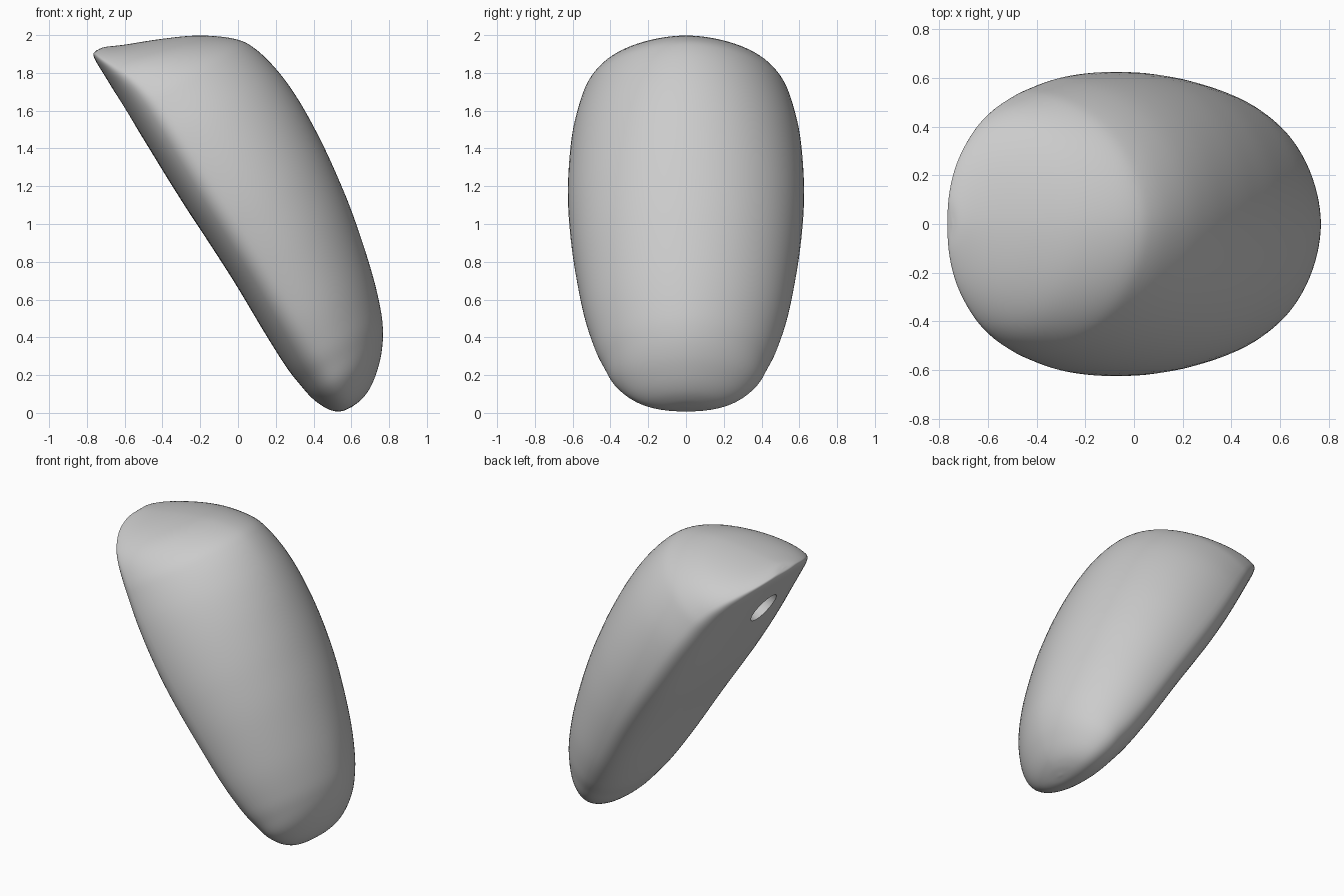
import bpy, bmesh, math
from mathutils import Vector

cube = bpy.data.objects.get("Cube")
if cube:
    bpy.data.objects.remove(cube, do_unlink=True)

# Local frame of the leaning body: along the flat face, and out of it
TIP = Vector((-0.77, 0, 1.89))
ALONG = Vector((0.522, 0, -0.853)).normalized()
OUT = Vector((-ALONG.z, 0, ALONG.x))
SIDE = Vector((0, 1, 0))
LENGTH = 2.3
AROUND = 80
STEPS = 6

# Cross-sections from tip to foot: distance along, base, crown, half width
SECTIONS = [
    (-.014, .035, .035, 0), (-.006, .008, .08, .12), (.038, 0, .176, .26),
    (.116, 0, .363, .39), (.204, 0, .54, .472), (.317, 0, .69, .53),
    (.42, 0, .755, .562), (.583, 0, .795, .597), (.763, 0, .808, .617),
    (.97, .003, .8, .625), (1.18, .01, .778, .618), (1.43, .015, .738, .592),
    (1.73, .012, .668, .542), (1.936, .015, .602, .485), (2.055, .028, .545, .435),
    (2.15, .045, .475, .385), (2.225, .075, .395, .31), (2.272, .11, .325, .225),
    (2.295, .15, .262, .125), (2.302, .2, .2, 0),
]


def grey_material():
    mat = bpy.data.materials.new("plain_grey")
    mat.use_nodes = True
    colour = (0.6, 0.6, 0.6, 1)
    mat.diffuse_color = colour
    mat.node_tree.nodes["Principled BSDF"].inputs["Base Color"].default_value = colour
    return mat


def smooth_sections(keys):
    """Catmull-Rom spline through the section keys."""
    rows = [Vector(k) for k in keys]
    ext = [rows[0] * 2 - rows[1]] + rows + [rows[-1] * 2 - rows[-2]]
    for i in range(len(rows) - 1):
        a, b, c, d = ext[i:i + 4]
        for s in range(STEPS):
            t = s / STEPS
            yield (b * 2 + (c - a) * t + (a * 2 - b * 5 + c * 4 - d) * t * t
                   + (b * 3 - a - c * 3 + d) * t ** 3) / 2
    yield rows[-1]


def power(value, exponent):
    return math.copysign(abs(value) ** (2 / exponent), value)


def ring_points(section):
    """Domed crown above, flatter base with rounded corners below."""
    u, low, high, width = section
    f = min(max(u / LENGTH, 0), 1)
    belly = math.sin(math.pi * f)
    middle = low + (high - low) * (0.22 + 0.1 * f + 0.1 * f ** 4)
    for k in range(AROUND):
        a = math.tau * k / AROUND
        rise = math.sin(a)
        if rise >= 0:
            n, reach = 1.75 + 0.25 * belly, high - middle
        else:
            n, reach = 2.1 + 0.5 * belly, middle - low
        v = middle + power(rise, n) * reach
        yield TIP + ALONG * u + OUT * v + SIDE * power(math.cos(a), n) * width


# Body
bm = bmesh.new()
rings = [[bm.verts.new(p) for p in ring_points(s)] for s in smooth_sections(SECTIONS)]
for r0, r1 in zip(rings, rings[1:]):
    for k in range(AROUND):
        j = (k + 1) % AROUND
        bm.faces.new((r0[k], r0[j], r1[j], r1[k]))
bmesh.ops.remove_doubles(bm, verts=bm.verts, dist=0.0005)
bmesh.ops.recalc_face_normals(bm, faces=bm.faces)
mesh = bpy.data.meshes.new("body")
bm.to_mesh(mesh)
bm.free()
body = bpy.data.objects.new("body", mesh)
bpy.context.collection.objects.link(body)
mesh.materials.append(grey_material())

# Round socket in the flat face near the tip
centre = TIP + ALONG * 0.34
bpy.ops.mesh.primitive_cylinder_add(vertices=48, radius=0.112, depth=0.6, location=centre)
cutter = bpy.context.object
cutter.name = "socket_cutter"
cutter.hide_render = True
cutter.rotation_euler = OUT.to_track_quat("Z", "Y").to_euler()
cut = body.modifiers.new("socket", "BOOLEAN")
cut.operation = "DIFFERENCE"
cut.solver = "EXACT"
cut.object = cutter
bpy.ops.object.select_all(action="DESELECT")
body.select_set(True)
bpy.context.view_layer.objects.active = body
bpy.ops.object.modifier_apply(modifier=cut.name)
bpy.data.objects.remove(cutter, do_unlink=True)

bpy.ops.object.shade_smooth_by_angle(angle=math.radians(40))
